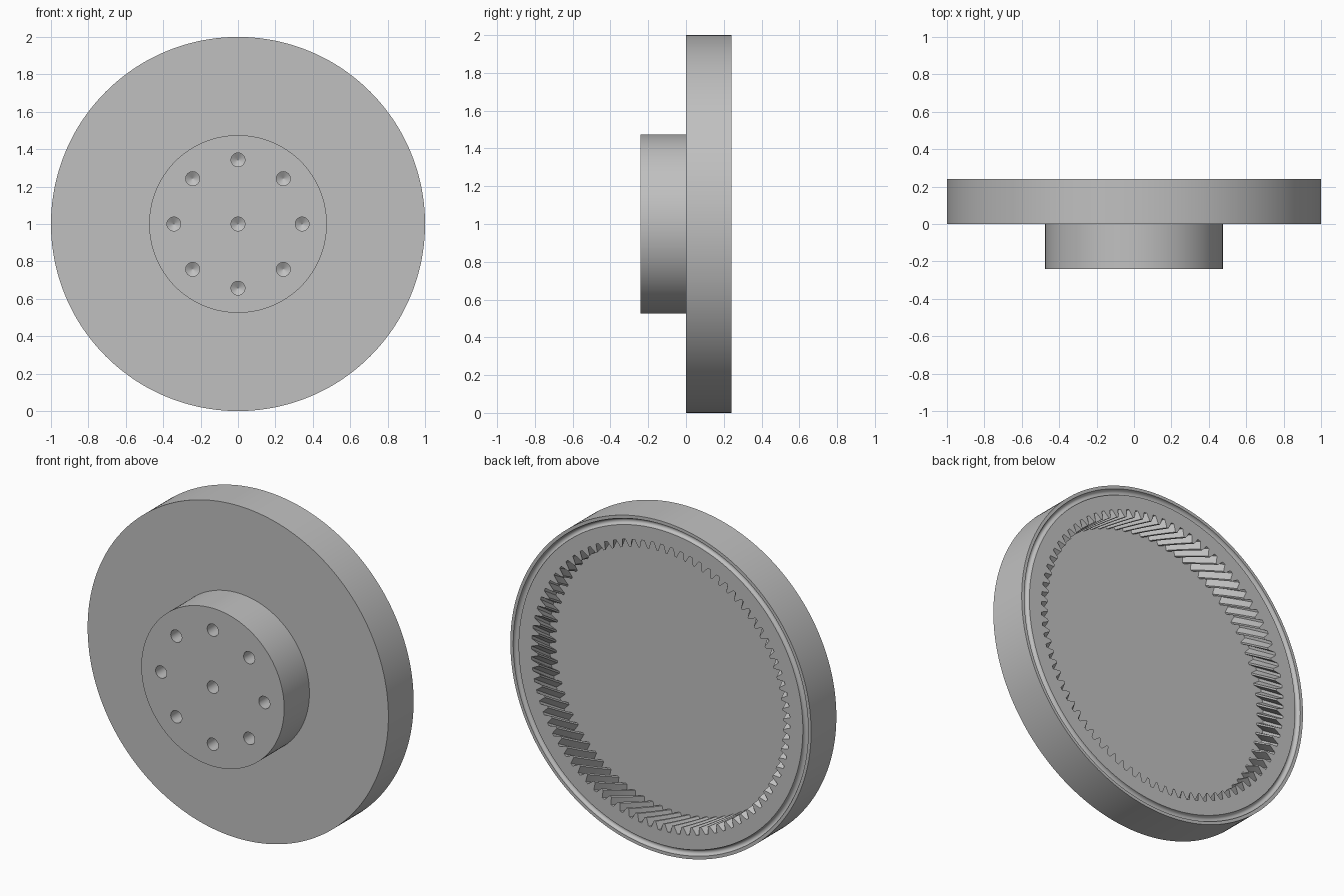
import bpy, bmesh
from math import sin, cos, pi, radians
from mathutils import Matrix, Vector

if "Cube" in bpy.data.objects:
    bpy.data.objects.remove(bpy.data.objects["Cube"])

TEETH = 84
ROOT, TIP = 0.86, 0.815
BACK, FLOOR = 0.24, 0.07
TWIST = 0.13
# one tooth: (fraction of pitch, radius)
TOOTH = [(0.0, ROOT), (0.28, ROOT), (0.54, TIP), (0.74, TIP)]

steel = bpy.data.materials.new("steel_grey")
steel.use_nodes = True
colour = (0.53, 0.53, 0.53, 1)
steel.diffuse_color = colour
steel.node_tree.nodes["Principled BSDF"].inputs["Base Color"].default_value = colour


def finish(bm, name):
    bmesh.ops.recalc_face_normals(bm, faces=bm.faces)
    mesh = bpy.data.meshes.new(name)
    bm.to_mesh(mesh)
    bm.free()
    mesh.materials.append(steel)
    obj = bpy.data.objects.new(name, mesh)
    bpy.context.collection.objects.link(obj)
    return obj


def select_only(obj):
    bpy.ops.object.select_all(action='DESELECT')
    obj.select_set(True)
    bpy.context.view_layer.objects.active = obj


def loft(bm, rings):
    """Skin rings of equal count and cap both ends."""
    loops = [[bm.verts.new(p) for p in ring] for ring in rings]
    n = len(loops[0])
    for a, b in zip(loops, loops[1:]):
        for i in range(n):
            j = (i + 1) % n
            bm.faces.new((a[i], a[j], b[j], b[i]))
    bm.faces.new(loops[0])
    bm.faces.new(loops[-1])


def circle(r, y, n, x=0, z=1):
    return [(x + r * cos(2 * pi * i / n), y, z + r * sin(2 * pi * i / n)) for i in range(n)]


def tooth_ring(y, twist):
    pts = []
    for t in range(TEETH):
        for frac, r in TOOTH:
            a = 2 * pi * (t + frac) / TEETH - twist
            pts.append((r * cos(a), y, 1 + r * sin(a)))
    return pts


# Ring gear: disc, round seal groove in the back face, slanted inner teeth
count = TEETH * len(TOOTH)
rings = [circle(1, 0, count), circle(1, BACK, count)]
for k in range(9):
    a = pi * k / 8
    rings.append(circle(0.963 + 0.018 * cos(a), BACK - 0.02 * sin(a), count))
steps = 6
for k in range(steps + 1):
    f = k / steps
    rings.append(tooth_ring(BACK + (FLOOR - BACK) * f, TWIST * f))
bm = bmesh.new()
loft(bm, rings)
ring_gear = finish(bm, "ring_gear")

# Hub on the front
bm = bmesh.new()
loft(bm, [circle(0.475, -0.24, 128), circle(0.475, 0.01, 128)])
hub = finish(bm, "hub")

# Drilled holes with conical bottoms: one in the centre, eight around it
centres = [(0, 1)]
for i in range(8):
    a = radians(45 * i)
    centres.append((0.343 * cos(a), 1 + 0.343 * sin(a)))
bm = bmesh.new()
for x, z in centres:
    loft(bm, [circle(0.037, -0.3, 32, x, z), circle(0.037, -0.14, 32, x, z),
              circle(0.001, -0.118, 32, x, z)])
drill = finish(bm, "hole_cutter")
drill.hide_render = True
cut = hub.modifiers.new("holes", 'BOOLEAN')
cut.operation = 'DIFFERENCE'
cut.solver = 'EXACT'
cut.object = drill
select_only(hub)
bpy.ops.object.modifier_apply(modifier=cut.name)
bpy.data.objects.remove(drill)

# Smooth round walls, keep edges sharp
for obj in (ring_gear, hub):
    select_only(obj)
    bpy.ops.object.shade_smooth_by_angle(angle=radians(28))
